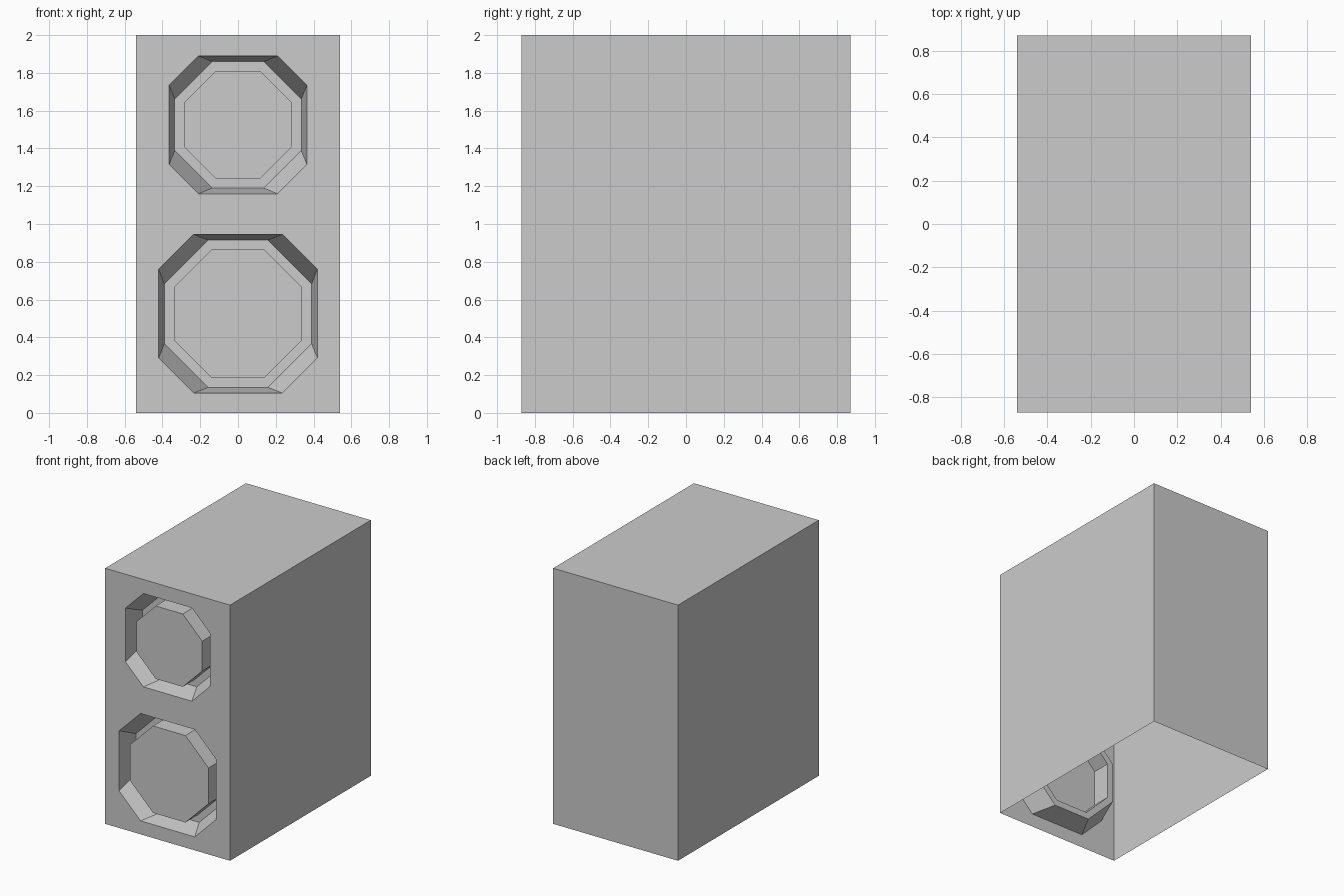
import bpy, bmesh

if "Cube" in bpy.data.objects:
    bpy.data.objects.remove(bpy.data.objects["Cube"])

W, D, H = 0.54, 0.87, 2.0      # half width, half depth, height
RING, PLUG = 0.165, 0.02       # depth of the recess floor and of the centre disc


def octagon(bm, cz, apothem, half_edge, depth):
    """Eight-sided loop facing the front, at a depth behind the front panel."""
    a, h = apothem, half_edge
    pts = [(a, -h), (a, h), (h, a), (-h, a), (-a, h), (-a, -h), (-h, -a), (h, -a)]
    return [bm.verts.new((x, -D + depth, cz + z)) for x, z in pts]


def loop_edges(bm, loop):
    return [bm.edges.new((v, loop[i - 1])) for i, v in enumerate(loop)]


def bridge(bm, a, b):
    n = len(a)
    for i in range(n):
        j = (i + 1) % n
        bm.faces.new((a[i], a[j], b[j], b[i]))


bm = bmesh.new()

# Cabinet shell, open underneath
front = [bm.verts.new((x, -D, z)) for x, z in [(-W, 0), (W, 0), (W, H), (-W, H)]]
back = [bm.verts.new((x, D, z)) for x, z in [(-W, 0), (W, 0), (W, H), (-W, H)]]
panel_edges = loop_edges(bm, front)
for i in (1, 2, 3):
    j = (i + 1) % 4
    bm.faces.new((front[i], back[i], back[j], front[j]))
bm.faces.new(back[::-1])

# Recesses: flared wall, flat ring, raised centre disc
# (centre z, then apothem and half edge of mouth, ring and disc)
for cz, mouth, ring, disc in [
    (1.525, (0.365, 0.21, ), (0.335, 0.137), (0.285, 0.117)),
    (0.525, (0.42, 0.235), (0.39, 0.158), (0.34, 0.14)),
]:
    loops = [octagon(bm, cz, *mouth, 0), octagon(bm, cz, *ring, RING),
             octagon(bm, cz, *disc, RING), octagon(bm, cz, *disc, PLUG)]
    panel_edges += loop_edges(bm, loops[0])
    for a, b in zip(loops, loops[1:]):
        bridge(bm, a, b)
    bm.faces.new(loops[-1])

# Front panel with both mouths cut out
bmesh.ops.triangle_fill(bm, edges=panel_edges, use_beauty=True, normal=(0, -1, 0))
bmesh.ops.recalc_face_normals(bm, faces=bm.faces)

mesh = bpy.data.meshes.new("speaker_cabinet")
bm.to_mesh(mesh)
bm.free()
cabinet = bpy.data.objects.new("speaker_cabinet", mesh)
bpy.context.collection.objects.link(cabinet)
